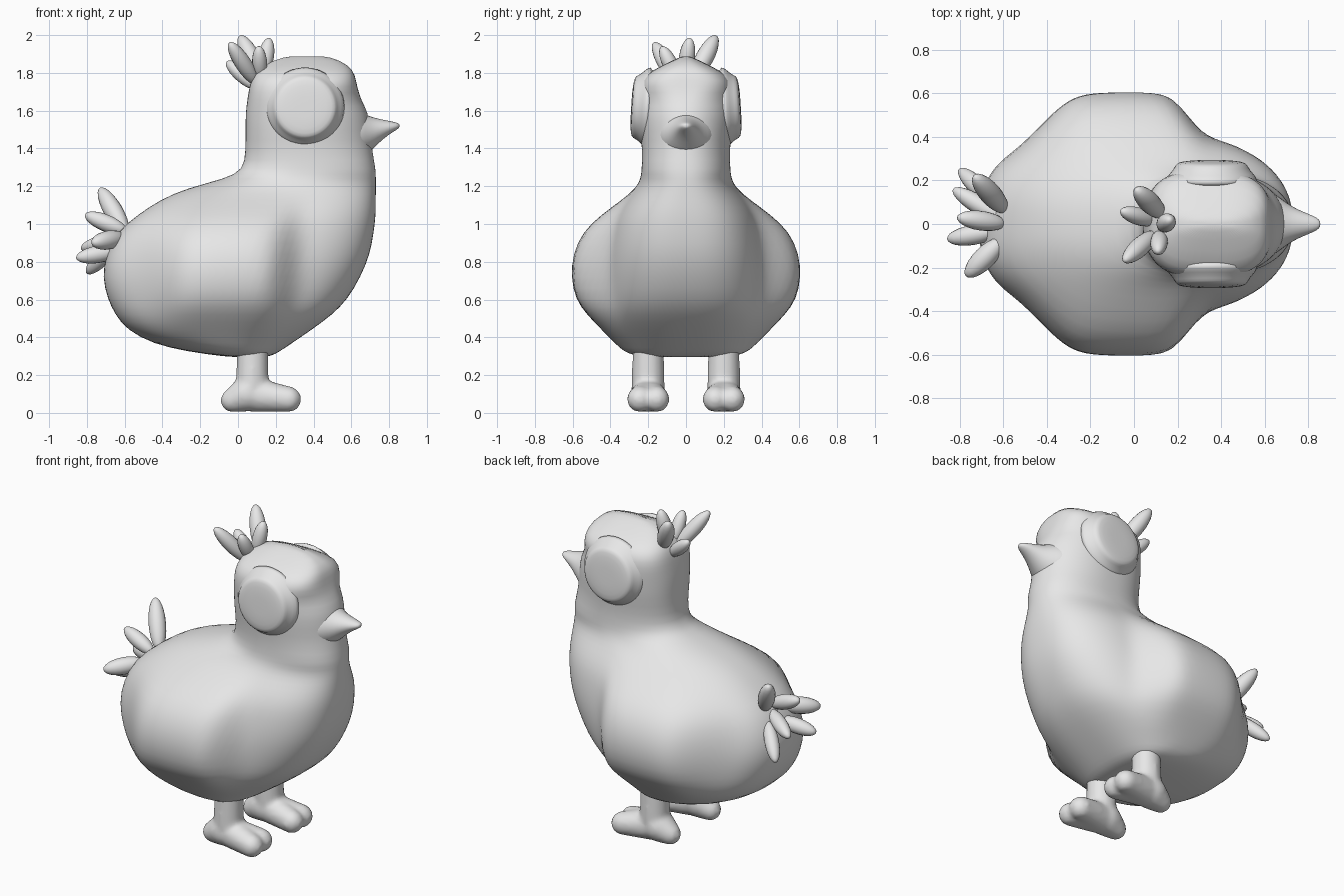
import bpy, bmesh, math
from mathutils import Vector

cube = bpy.data.objects.get("Cube")
if cube:
    bpy.data.objects.remove(cube, do_unlink=True)

# Single plain colour
grey = bpy.data.materials.new("light grey")
grey.use_nodes = True
grey.diffuse_color = (0.8, 0.8, 0.8, 1)
grey.node_tree.nodes["Principled BSDF"].inputs["Base Color"].default_value = (0.8, 0.8, 0.8, 1)


def finish(bm, name, subdivision=0):
    """Turn a bmesh into a smooth-shaded object."""
    bmesh.ops.recalc_face_normals(bm, faces=bm.faces)
    for face in bm.faces:
        face.smooth = True
    mesh = bpy.data.meshes.new(name)
    bm.to_mesh(mesh)
    bm.free()
    mesh.materials.append(grey)
    obj = bpy.data.objects.new(name, mesh)
    bpy.context.collection.objects.link(obj)
    if subdivision:
        modifier = obj.modifiers.new("Subdivision", "SUBSURF")
        modifier.levels = modifier.render_levels = subdivision
    return obj


def loft(name, rings, subdivision=1):
    """Skin a list of equal-length point rings and cap both ends."""
    bm = bmesh.new()
    loops = [[bm.verts.new(p) for p in ring] for ring in rings]
    count = len(loops[0])
    for low, high in zip(loops, loops[1:]):
        for i in range(count):
            j = (i + 1) % count
            bm.faces.new((low[i], low[j], high[j], high[i]))
    for loop in (loops[0], loops[-1]):
        centre = bm.verts.new(sum((v.co for v in loop), Vector()) / count)
        for i in range(count):
            bm.faces.new((loop[i], loop[(i + 1) % count], centre))
    return finish(bm, name, subdivision)


def angles(count):
    return [math.tau * i / count for i in range(count)]


def plateau(value, start, full_start, full_end, end):
    """Smooth rise, flat top and smooth fall."""
    rise = (value - start) / (full_start - start)
    fall = (end - value) / (end - full_end)
    t = max(0, min(1, rise, fall))
    return t * t * (3 - 2 * t)


def wing_bulge(x, z):
    return 0.175 * plateau(x, -0.58, -0.24, 0.15, 0.34) * plateau(z, 0.34, 0.68, 0.88, 1.2)


# Body, neck and head: height, back x, front x, half width, squareness
SECTIONS = [
    (0.296, -0.06, 0.17, 0.26, 2.4), (0.325, -0.27, 0.22, 0.33, 2.4),
    (0.365, -0.45, 0.28, 0.37, 2.4), (0.44, -0.59, 0.39, 0.41, 2.5),
    (0.52, -0.65, 0.5, 0.43, 2.6), (0.6, -0.69, 0.58, 0.435, 2.6),
    (0.72, -0.72, 0.65, 0.435, 2.6), (0.84, -0.7, 0.7, 0.425, 2.6),
    (0.96, -0.64, 0.72, 0.4, 2.6), (1.05, -0.53, 0.73, 0.37, 2.5),
    (1.13, -0.41, 0.73, 0.315, 2.4), (1.19, -0.27, 0.73, 0.265, 2.3),
    (1.24, -0.07, 0.73, 0.24, 2.2), (1.285, 0.03, 0.73, 0.235, 2.3),
    (1.39, 0.04, 0.71, 0.23, 2.4), (1.5, 0.04, 0.7, 0.245, 2.6),
    (1.59, 0.04, 0.69, 0.25, 2.6), (1.66, 0.05, 0.65, 0.25, 2.8),
    (1.73, 0.06, 0.63, 0.245, 3), (1.79, 0.08, 0.62, 0.22, 3),
    (1.84, 0.13, 0.59, 0.125, 2.8), (1.888, 0.24, 0.49, 0.025, 2.2),
]


def body_ring(z, back, front, half_width, power):
    ring = []
    for a in angles(64):
        c, s = math.cos(a), math.sin(a)
        # The face narrows toward the beak
        bend = 2 / (2.05 if c > 0 and 1.3 < z < 1.7 else power)
        x = (back + front) / 2 + (front - back) / 2 * math.copysign(abs(c) ** bend, c)
        y = half_width * math.copysign(abs(s) ** bend, s)
        ring.append(Vector((x, y + wing_bulge(x, z) * s, z)))
    return ring


loft("body_and_head", [body_ring(*section) for section in SECTIONS])

# Beak flaring into the face: x, centre height, half width, half height
BEAK = [(0.58, 1.47, 0.18, 0.15), (0.65, 1.47, 0.14, 0.125), (0.7, 1.475, 0.098, 0.095),
        (0.75, 1.495, 0.068, 0.062), (0.8, 1.51, 0.047, 0.036), (0.84, 1.518, 0.03, 0.02),
        (0.854, 1.52, 0.013, 0.01)]
loft("beak", [[Vector((x, w * math.cos(a), z + h * math.sin(a))) for a in angles(16)]
              for x, z, w, h in BEAK])

# Eyes: shallow discs with flared lids, leaning in slightly at the top
EYE = [(0.225, 0.18), (0.205, 0.22), (0.178, 0.245), (0.166, 0.272), (0.15, 0.284), (0.08, 0.29)]
for side, label in ((1, "left"), (-1, "right")):
    loft(label + "_eye", [[Vector((0.355 + r * math.cos(a),
                                   side * (y - 0.06 * r * math.sin(a)),
                                   1.62 + r * math.sin(a))) for a in angles(24)]
                          for r, y in EYE])


def add_limb(bm, start, start_radius, end, end_radius):
    """Tapered capsule made as the hull of two balls."""
    verts = []
    for centre, radius in ((start, start_radius), (end, end_radius)):
        for row in range(1, 10):
            tilt = math.pi * row / 10
            for a in angles(16):
                offset = Vector((math.sin(tilt) * math.cos(a),
                                 math.sin(tilt) * math.sin(a), math.cos(tilt)))
                verts.append(bm.verts.new(Vector(centre) + radius * offset))
    hull = bmesh.ops.convex_hull(bm, input=verts)
    inside = [v for v in hull["geom_interior"] if isinstance(v, bmesh.types.BMVert)]
    bmesh.ops.delete(bm, geom=inside, context="VERTS")


# Legs with a heel and two spread toes, blended into one skin
for side, label in ((1, "left"), (-1, "right")):
    y = side * 0.2
    bm = bmesh.new()
    add_limb(bm, (0.078, y, 0.36), 0.082, (0.075, y, 0.14), 0.088)
    add_limb(bm, (0.05, y, 0.1), 0.095, (-0.03, y, 0.066), 0.063)
    for spread in (-1, 1):
        add_limb(bm, (0.1, y, 0.092), 0.09, (0.268, y + spread * 0.045, 0.072), 0.068)
    leg = finish(bm, label + "_leg_and_foot")
    remesh = leg.modifiers.new("Blend", "REMESH")
    remesh.mode = "VOXEL"
    remesh.voxel_size = 0.015
    remesh.use_smooth_shade = True
    smooth = leg.modifiers.new("Soften", "SMOOTH")
    smooth.iterations = 5


def feather(name, base, tip, radius):
    """Slim ellipsoid between two points."""
    base, tip = Vector(base), Vector(tip)
    axis = tip - base
    bm = bmesh.new()
    bmesh.ops.create_uvsphere(bm, u_segments=16, v_segments=12, radius=1)
    bmesh.ops.scale(bm, verts=bm.verts, vec=(radius, radius, axis.length / 2))
    obj = finish(bm, name)
    obj.location = (base + tip) / 2
    obj.rotation_euler = axis.to_track_quat("Z", "Y").to_euler()


# Crest and tail feathers: base, tip, radius
CREST = [((0.13, 0.04, 1.77), (0.01, 0.16, 1.997), 0.048),
         ((0.1, 0.01, 1.72), (-0.06, 0.06, 1.86), 0.04),
         ((0.1, -0.04, 1.74), (-0.045, -0.17, 1.96), 0.044),
         ((0.13, -0.01, 1.78), (0.165, 0.02, 1.985), 0.042),
         ((0.12, -0.04, 1.76), (0.11, -0.13, 1.94), 0.04)]
TAIL = [((-0.59, 0.06, 0.95), (-0.73, 0.22, 1.19), 0.05),
        ((-0.64, 0.1, 0.9), (-0.8, 0.25, 0.74), 0.042),
        ((-0.6, 0.02, 0.93), (-0.83, 0.16, 0.87), 0.043),
        ((-0.59, 0, 0.96), (-0.81, 0.03, 1.05), 0.045),
        ((-0.62, -0.03, 0.86), (-0.857, -0.07, 0.82), 0.046),
        ((-0.6, -0.07, 0.93), (-0.77, -0.24, 0.9), 0.05)]
for group, feathers in (("crest", CREST), ("tail", TAIL)):
    for number, (base, tip, radius) in enumerate(feathers, 1):
        feather(f"{group}_feather_{number}", base, tip, radius)
